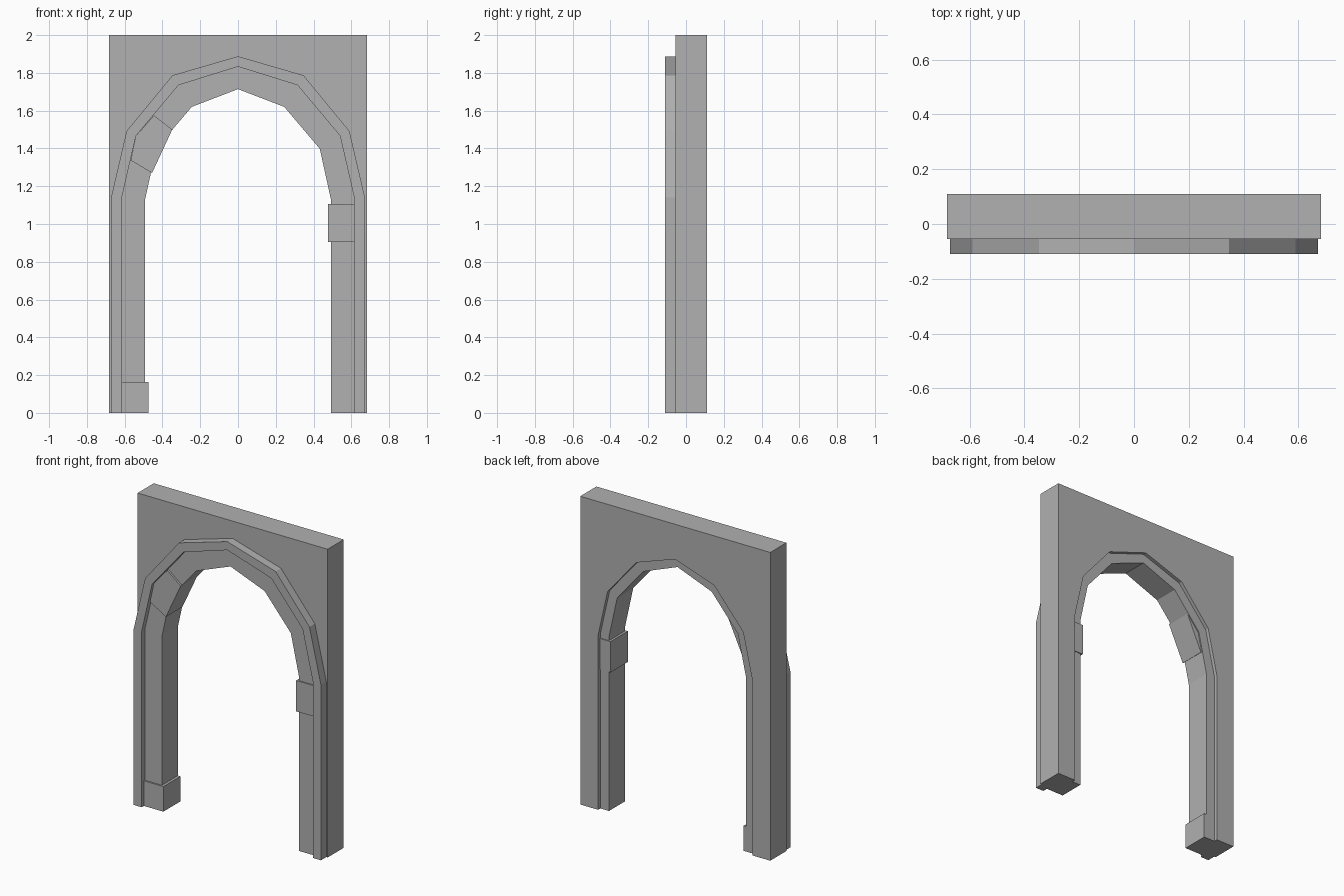
import bpy, bmesh

if "Cube" in bpy.data.objects:
    bpy.data.objects.remove(bpy.data.objects["Cube"])

# Right half of each arch line, from the floor to the apex (x, z)
OUTER = [(0.672, 0), (0.672, 1.14), (0.59, 1.492), (0.347, 1.787), (0, 1.888)]
MIDDLE = [(0.615, 0), (0.615, 1.14), (0.54, 1.467), (0.315, 1.735), (0, 1.833)]
INNER = [(0.492, 0), (0.492, 1.13), (0.433, 1.398), (0.245, 1.62), (0, 1.714)]
# The wall opening lies midway between the two inner lines
OPENING = [((a + c) / 2, (b + d) / 2) for (a, b), (c, d) in zip(MIDDLE, INNER)]
WALL = [(0.682, 0), (0.682, 1.14), (0.682, 2), (0.345, 2), (0, 2)]

# Dark grey stone
stone = bpy.data.materials.new("stone")
stone.diffuse_color = (0.437, 0.437, 0.437, 1)
stone.use_nodes = True
stone.node_tree.nodes["Principled BSDF"].inputs["Base Color"].default_value = stone.diffuse_color


def mirrored(half):
    return half + [(-x, z) for x, z in reversed(half[:-1])]


def finish(name, bm):
    bmesh.ops.recalc_face_normals(bm, faces=bm.faces)
    mesh = bpy.data.meshes.new(name)
    bm.to_mesh(mesh)
    bm.free()
    mesh.materials.append(stone)
    ob = bpy.data.objects.new(name, mesh)
    bpy.context.collection.objects.link(ob)
    return ob


def band(name, outer, inner, y0, y1):
    """Solid arch band between two matching lines."""
    bm = bmesh.new()
    rings = []
    for (ox, oz), (ix, iz) in zip(mirrored(outer), mirrored(inner)):
        rings.append([bm.verts.new(p) for p in
                      ((ox, y0, oz), (ox, y1, oz), (ix, y1, iz), (ix, y0, iz))])
    for a, b in zip(rings, rings[1:]):
        for i in range(4):
            j = (i + 1) % 4
            bm.faces.new((a[i], a[j], b[j], b[i]))
    bm.faces.new(rings[0])
    bm.faces.new(rings[-1])
    return finish(name, bm)


def slab(name, profile, y0, y1):
    """Front-view outline extruded along y."""
    bm = bmesh.new()
    front = [bm.verts.new((x, y0, z)) for x, z in profile]
    back = [bm.verts.new((x, y1, z)) for x, z in profile]
    bm.faces.new(front)
    bm.faces.new(back)
    n = len(profile)
    for i in range(n):
        j = (i + 1) % n
        bm.faces.new((front[i], front[j], back[j], back[i]))
    return finish(name, bm)


def rect(x0, x1, z0, z1):
    return [(x0, z0), (x1, z0), (x1, z1), (x0, z1)]


# Wall panel, raised front trim and inner door frame
band("wall_panel", WALL, OPENING, -0.055, 0.11)
band("front_trim", OUTER, MIDDLE, -0.11, -0.055)
band("inner_frame", MIDDLE, INNER, -0.077, 0.087)

# Stone blocks clasping the inner frame
slab("base_block", rect(-0.615, -0.475, 0, 0.163), -0.087, 0.0865)
slab("jamb_block", rect(0.477, 0.615, 0.905, 1.105), -0.085, 0.093)
slab("arch_block", [(-0.445, 1.575), (-0.54, 1.467), (-0.568, 1.337),
                    (-0.455, 1.27), (-0.348, 1.5)], -0.09, 0.08)
